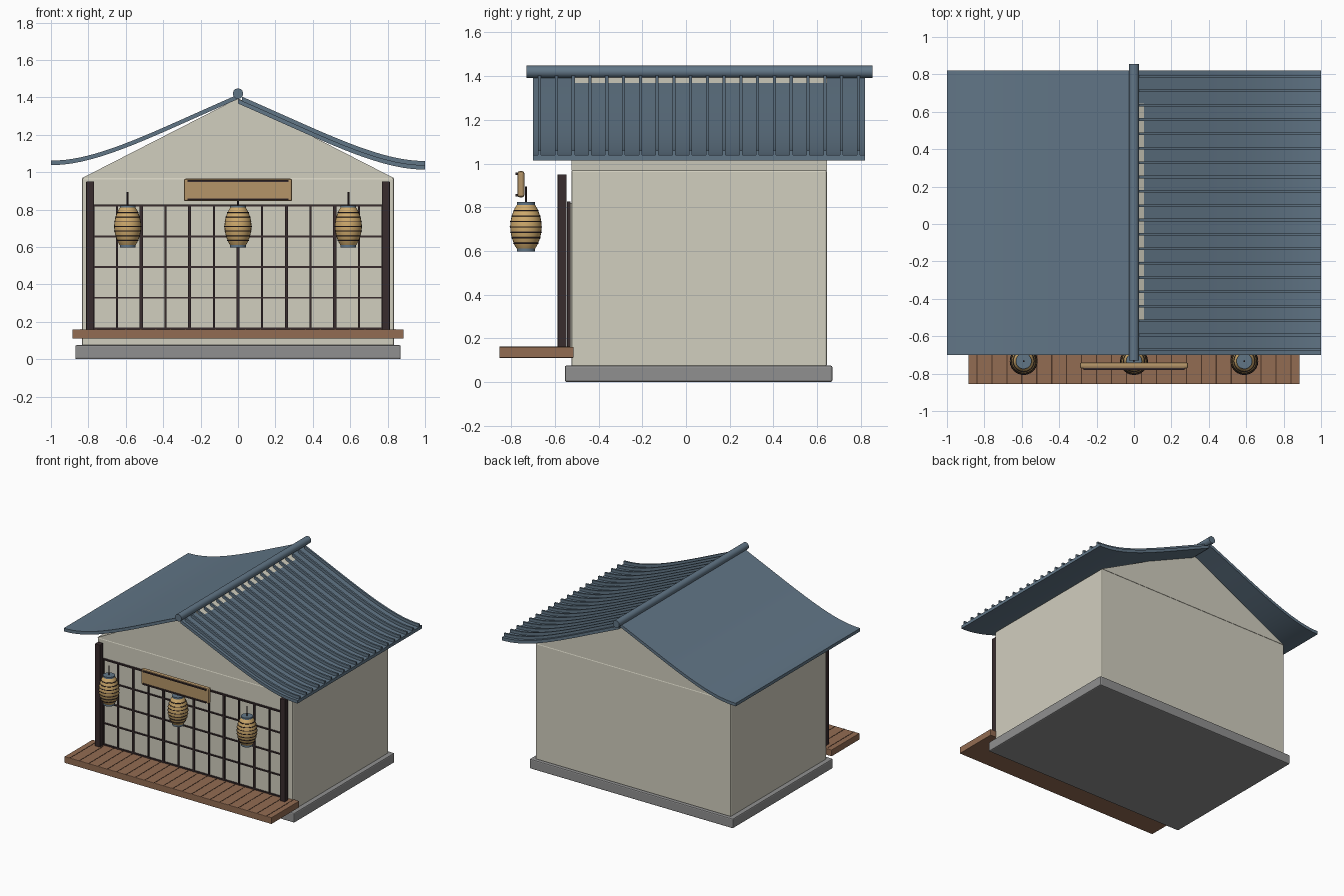
import bpy, bmesh, math
from mathutils import Matrix, Vector

if "Cube" in bpy.data.objects:
    bpy.data.objects.remove(bpy.data.objects["Cube"], do_unlink=True)


def material(name, rgb):
    m = bpy.data.materials.new(name)
    m.use_nodes = True
    m.diffuse_color = (*rgb, 1)
    m.node_tree.nodes["Principled BSDF"].inputs["Base Color"].default_value = (*rgb, 1)
    return m


PLASTER = material("cream plaster", (0.64, 0.62, 0.52))
TILE = material("slate blue tile", (0.12, 0.18, 0.24))
STONE = material("grey stone", (0.28, 0.28, 0.28))
DECK = material("brown deck wood", (0.29, 0.15, 0.085))
DARK = material("dark wood", (0.04, 0.025, 0.027))
GROOVE = material("deck groove brown", (0.07, 0.035, 0.02))
SIGN = material("tan sign wood", (0.46, 0.30, 0.14))
PAPER = material("amber lantern paper", (0.62, 0.40, 0.15))


def finish(name, bm, mat, smooth=False):
    bmesh.ops.recalc_face_normals(bm, faces=bm.faces[:])
    mesh = bpy.data.meshes.new(name)
    bm.to_mesh(mesh)
    bm.free()
    mesh.materials.append(mat)
    obj = bpy.data.objects.new(name, mesh)
    bpy.context.collection.objects.link(obj)
    if smooth:
        bpy.ops.object.select_all(action='DESELECT')
        obj.select_set(True)
        bpy.context.view_layer.objects.active = obj
        bpy.ops.object.shade_smooth_by_angle(angle=math.radians(35))
    return obj


def add_box(bm, x, y, z):
    """Add a box spanning the (low, high) pairs x, y and z."""
    size = [b - a for a, b in (x, y, z)]
    mid = [(a + b) / 2 for a, b in (x, y, z)]
    bmesh.ops.create_cube(bm, size=1, matrix=Matrix.Translation(mid) @ Matrix.Diagonal((*size, 1)))


def box(name, mat, x, y, z, bevel=0):
    bm = bmesh.new()
    add_box(bm, x, y, z)
    obj = finish(name, bm, mat)
    if bevel:
        mod = obj.modifiers.new("soft edges", 'BEVEL')
        mod.width = bevel
        mod.segments = 2
    return obj


def add_prism(bm, profile, y0, y1):
    """Extrude an (x, z) outline along y."""
    face = bm.faces.new([bm.verts.new((x, y0, z)) for x, z in profile])
    made = bmesh.ops.extrude_face_region(bm, geom=[face])["geom"]
    verts = [v for v in made if isinstance(v, bmesh.types.BMVert)]
    bmesh.ops.translate(bm, vec=(0, y1 - y0, 0), verts=verts)


def lathe(name, mat, profile, centre, segments=24):
    bm = bmesh.new()
    verts = [bm.verts.new((r, 0, z)) for r, z in profile]
    edges = [bm.edges.new(pair) for pair in zip(verts, verts[1:])]
    bmesh.ops.spin(bm, geom=verts + edges, axis=(0, 0, 1), cent=(0, 0, 0),
                   angle=math.tau, steps=segments)
    bmesh.ops.remove_doubles(bm, verts=bm.verts[:], dist=0.0001)
    obj = finish(name, bm, mat, True)
    obj.location = centre
    return obj


# Stone base and plaster walls
box("stone_base", STONE, (-0.87, 0.87), (-0.555, 0.67), (0, 0.075), 0.008)
box("walls", PLASTER, (-0.835, 0.835), (-0.525, 0.645), (0.07, 0.97), 0.008)
bm = bmesh.new()
add_prism(bm, [(-0.835, 0.968), (0.835, 0.968), (0, 1.395)], -0.525, 0.645)
finish("gable", bm, PLASTER)

# Veranda with grooved planks
box("veranda_deck", DECK, (-0.885, 0.885), (-0.855, -0.515), (0.11, 0.16), 0.003)
bm = bmesh.new()
for i in range(22):
    x = -0.84 + 0.08 * i
    add_box(bm, (x - 0.003, x + 0.003), (-0.853, -0.53), (0.158, 0.1615))
finish("plank_grooves", bm, GROOVE)

# Corner posts
for side, name in ((1, "left_post"), (-1, "right_post")):
    x = 0.791 * side
    box(name, DARK, (x - 0.021, x + 0.021), (-0.588, -0.547), (0.155, 0.95), 0.003)

# Paper screens and lattice
box("screen_paper", PLASTER, (-0.775, 0.775), (-0.536, -0.52), (0.16, 0.82))
bm = bmesh.new()
for i in range(13):
    x = (i - 6) * 0.1293
    half = 0.005 if i % 2 else 0.0085
    add_box(bm, (x - half, x + half), (-0.546, -0.53), (0.16, 0.825))
for i in range(5):
    z = 0.165 + 0.164 * i
    add_box(bm, (-0.776, 0.776), (-0.544, -0.53), (z - 0.005, z + 0.005))
finish("screen_lattice", bm, DARK)


# Sweeping roof curve, from the ridge out to the eave
def roof_curve(drop, start=0.0, steps=20):
    ctrl = [Vector(p) for p in ((0, 1.415), (0.45, 1.22), (0.75, 1.06), (1, 1.062))]
    points = []
    for i in range(steps + 1):
        t = start + (1 - start) * i / steps
        p = sum((c * math.comb(3, k) * t ** k * (1 - t) ** (3 - k)
                 for k, c in enumerate(ctrl)), Vector((0, 0)))
        points.append((p.x, p.y - drop))
    return points


def roof_strip(bm, side, top, bottom, y0, y1, start=0.0):
    outline = roof_curve(top, start) + roof_curve(bottom, start)[::-1]
    add_prism(bm, [(side * x, z) for x, z in outline], y0, y1)


bm = bmesh.new()
roof_strip(bm, -1, 0, 0.024, -0.7, 0.82)
finish("right_roof_slope", bm, TILE, True)
bm = bmesh.new()
roof_strip(bm, 1, 0.024, 0.048, -0.7, 0.82)
finish("left_roof_slope", bm, TILE, True)

# Tile ribs on one slope
bm = bmesh.new()
for i in range(20):
    y = -0.67 + i * 0.0768
    roof_strip(bm, 1, 0.002, 0.026, y - 0.007, y + 0.007, 0.015)
finish("tile_ribs", bm, TILE, True)

# Round ridge pole
bm = bmesh.new()
bmesh.ops.create_cone(bm, cap_ends=True, segments=12, radius1=0.028, radius2=0.028, depth=1.585,
                      matrix=Matrix.Translation((0, 0.0625, 1.42)) @ Matrix.Rotation(math.pi / 2, 4, 'X'))
finish("ridge_pole", bm, TILE, True)

# Hanging sign board with dark trim
box("sign_board", SIGN, (-0.29, 0.29), (-0.772, -0.74), (0.845, 0.965), 0.01)
for z, name in ((0.953, "sign_top_trim"), (0.855, "sign_bottom_trim")):
    box(name, DARK, (-0.27, 0.27), (-0.78, -0.77), (z - 0.005, z + 0.005))

# Paper lanterns
LOW, HIGH, Y = 0.61, 0.81, -0.733


def lantern_radius(t):
    return 0.042 + 0.03 * math.sin(math.pi * t) ** 0.8


for x, name in ((-0.59, "right_lantern"), (0, "middle_lantern"), (0.59, "left_lantern")):
    height = HIGH - LOW
    body = [(lantern_radius(i / 16), LOW + height * i / 16) for i in range(17)]
    lathe(name + "_paper", PAPER, [(0, LOW)] + body + [(0, HIGH)], (x, Y, 0))
    for i in range(1, 8):
        t = i / 8
        r, z = lantern_radius(t), LOW + height * t
        ring = [(r + 0.0025 * math.cos(a * math.tau / 6), z + 0.003 * math.sin(a * math.tau / 6))
                for a in range(7)]
        lathe(f"{name}_hoop_{i}", DARK, ring, (x, Y, 0))
    for z, part in ((LOW - 0.013, "_bottom_cap"), (HIGH - 0.005, "_top_cap")):
        lathe(name + part, TILE, [(0, z), (0.042, z), (0.042, z + 0.018), (0, z + 0.018)], (x, Y, 0))
    lathe(name + "_cord", DARK, [(0, HIGH), (0.005, HIGH), (0.005, 0.895), (0, 0.895)], (x, Y, 0), 8)
